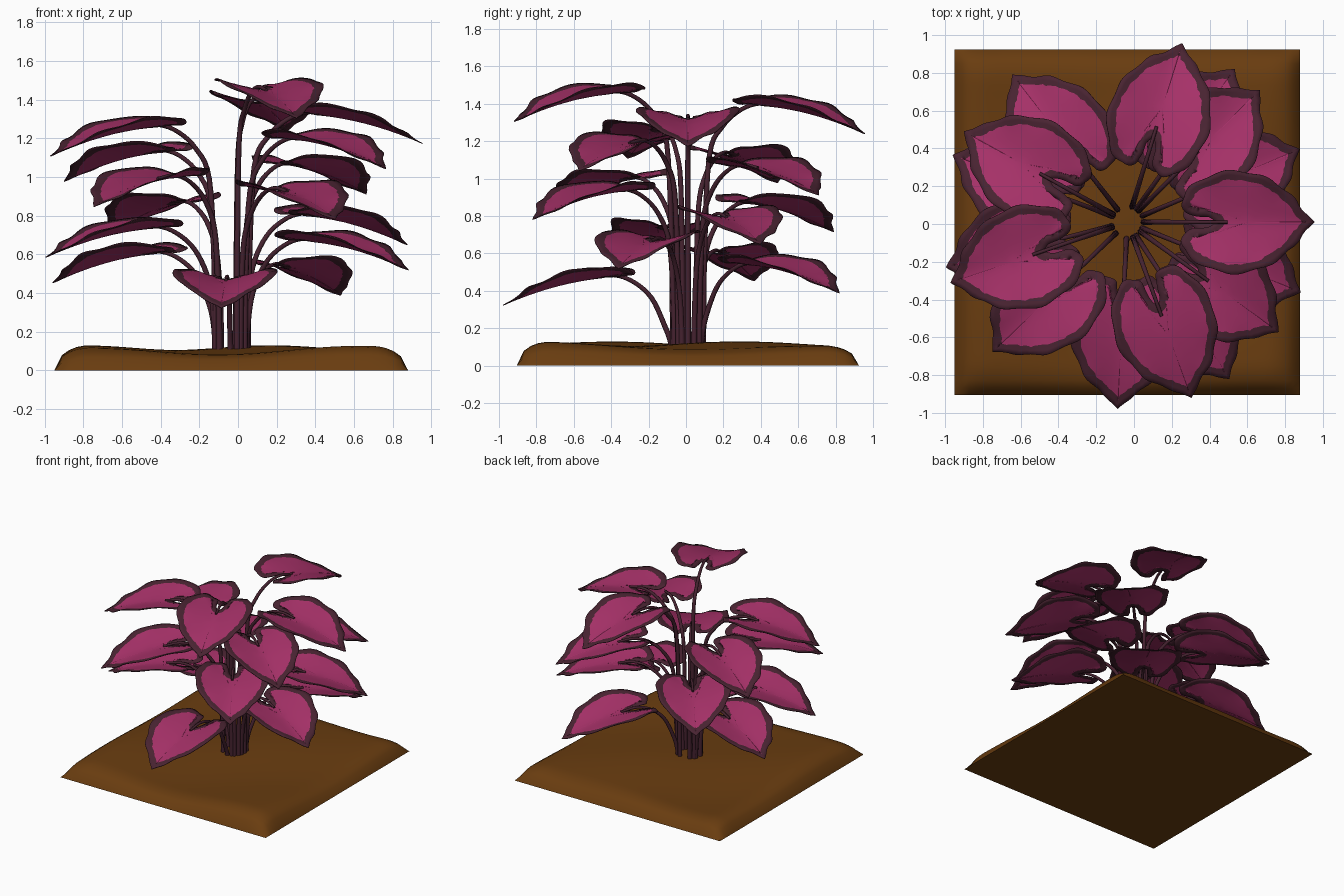
import bpy, bmesh, math, random
from mathutils import Vector, Matrix

if "Cube" in bpy.data.objects:
    bpy.data.objects.remove(bpy.data.objects["Cube"])

random.seed(4)
CX, CY = -0.035, 0.01          # centre of the plant


def material(name, rgb):
    m = bpy.data.materials.new(name)
    m.diffuse_color = (*rgb, 1)
    m.use_nodes = True
    m.node_tree.nodes["Principled BSDF"].inputs["Base Color"].default_value = m.diffuse_color
    return m


PINK = material("leaf pink", (0.385, 0.031, 0.140))
EDGE = material("leaf dark edge", (0.066, 0.017, 0.031))
STEM = material("stem maroon", (0.060, 0.016, 0.029))
SOIL = material("soil brown", (0.142, 0.046, 0.005))


def add_object(name, bm, mats):
    me = bpy.data.meshes.new(name)
    bm.to_mesh(me)
    bm.free()
    for m in mats:
        me.materials.append(m)
    for p in me.polygons:
        p.use_smooth = True
    ob = bpy.data.objects.new(name, me)
    bpy.context.collection.objects.link(ob)
    return ob


def smooth_path(pts, n):
    """Catmull-Rom curve through pts."""
    p = [Vector(q) for q in pts]
    p = [2 * p[0] - p[1]] + p + [2 * p[-1] - p[-2]]
    out = []
    for i in range(1, len(p) - 2):
        a, b, c, d = p[i - 1:i + 3]
        for k in range(n):
            t = k / n
            out.append(0.5 * (2 * b + (c - a) * t + (2 * a - 5 * b + 4 * c - d) * t * t
                              + (3 * b - a - 3 * c + d) * t ** 3))
    return out + [p[-2]]


# Half outline of a heart leaf: u runs outward from the plant, v sideways
HALF = [(0.47, 0), (0.43, 0.025), (0.36, 0.033), (0.31, 0.05), (0.288, 0.11), (0.325, 0.18),
        (0.42, 0.24), (0.55, 0.272), (0.68, 0.255), (0.79, 0.205), (0.87, 0.14),
        (0.93, 0.065), (0.99, 0)]
half = smooth_path(HALF, 5)
OUTLINE = [Vector((p.x, -p.y)) for p in half] + [p.copy() for p in reversed(half[1:-1])]
N = len(OUTLINE)


def leaf_height(u, v):
    droop = -0.045 - 0.155 * (max(u - 0.3, 0) / 0.69) ** 2
    fold = 0.27 * (math.sqrt(v * v + 0.0025) - 0.05)
    return droop + fold


def make_leaf(name, top, angle):
    ph = random.uniform(0, 6.28)
    nrm = []
    for i in range(N):
        t = (OUTLINE[(i + 2) % N] - OUTLINE[i - 2]).normalized()
        nrm.append(Vector((-t.y, t.x)))
    outer, inset = [], []
    for i, p in enumerate(OUTLINE):
        n = sum((nrm[(i + k) % N] for k in range(-2, 3)), Vector((0, 0))).normalized()
        wave = 0.006 * math.sin(i * 0.75 + ph) * min(1, abs(p.y) / 0.1)
        outer.append(p + n * wave)
        inset.append(p + n * (0.047 + random.uniform(-0.005, 0.005)))
    centre = Vector((0.64, 0))
    rings = [outer, [(a + b) / 2 for a, b in zip(outer, inset)], inset]
    rings += [[p.lerp(centre, f) for p in inset] for f in (0.2, 0.4, 0.6, 0.8)]
    bm = bmesh.new()
    vr = []
    for k, ring in enumerate(rings):
        row = []
        for i, p in enumerate(ring):
            ripple = 0.006 * math.sin(i * 0.55 + ph) * max(0, 1 - k / 3) * min(1, abs(p.y) / 0.1)
            row.append(bm.verts.new((p.x, p.y, leaf_height(p.x, p.y) + ripple)))
        vr.append(row)
    mid = bm.verts.new((centre.x, 0, leaf_height(centre.x, 0)))
    for k in range(len(vr) - 1):
        for i in range(N):
            j = (i + 1) % N
            f = bm.faces.new((vr[k][i], vr[k][j], vr[k + 1][j], vr[k + 1][i]))
            f.material_index = 1 if k < 2 else 0      # dark border band
    for i in range(N):
        bm.faces.new((vr[-1][i], vr[-1][(i + 1) % N], mid))
    bm.transform(Matrix.Translation((CX, CY, top)) @ Matrix.Rotation(angle, 4, 'Z'))
    ob = add_object(name, bm, [PINK, EDGE])
    mod = ob.modifiers.new("thickness", 'SOLIDIFY')
    mod.thickness = 0.005
    mod.offset = 0


def make_stem(name, top, angle):
    """Upright stalk bending outward into the leaf notch."""
    prof = [(0.085, 0.06), (0.092, (top - 0.27) / 2), (0.12, top - 0.32), (0.195, top - 0.16),
            (0.30, top - 0.07), (0.41, top - 0.038), (0.53, top - 0.055)]
    path = smooth_path(prof, 5)
    cu = bpy.data.curves.new(name, 'CURVE')
    cu.dimensions = '3D'
    cu.bevel_depth = 0.016
    cu.bevel_resolution = 2
    cu.use_fill_caps = True
    sp = cu.splines.new('POLY')
    sp.points.add(len(path) - 1)
    for i, (pt, p) in enumerate(zip(sp.points, path)):
        pt.co = (CX + p.x * math.cos(angle), CY + p.x * math.sin(angle), p.y, 1)
        pt.radius = 1.05 - 0.5 * i / len(path)
    sp.use_smooth = True
    cu.materials.append(STEM)
    bpy.context.collection.objects.link(bpy.data.objects.new(name, cu))


# Leaves spiral downward from the highest to the lowest
ANGLES = [-70, 73, 0, 199, -36, 151, 45, 224, -57, 128, 23, 194, -22, 159, 55, -93]
for i, deg in enumerate(ANGLES):
    top = 1.505 - 0.0655 * i
    make_leaf(f"leaf_{i + 1}", top, math.radians(deg))
    make_stem(f"stem_{i + 1}", top, math.radians(deg))

# Soil: square mound with rounded rim, gentle bumps and a flat base
R, G = 0.915, 48


def rim(t):
    d = min((R - abs(t)) / 0.18, 1)
    return math.sqrt(max(0, 1 - (1 - d) ** 2))


bm = bmesh.new()
bmesh.ops.create_grid(bm, x_segments=G, y_segments=G, size=R)
for v in bm.verts:
    x, y = v.co.x, v.co.y
    bump = 0.012 * math.sin(5 * x + 2 * y) + 0.012 * math.sin(4.3 * y - 3 * x + 1)
    v.co.z = rim(x) * rim(y) * (0.105 + bump)
base = [bm.verts.new((sx * R, sy * R, 0)) for sx, sy in ((-1, -1), (-1, 1), (1, 1), (1, -1))]
bm.faces.new(base)
bm.transform(Matrix.Translation((CX, CY, 0)))
add_object("soil", bm, [SOIL])
